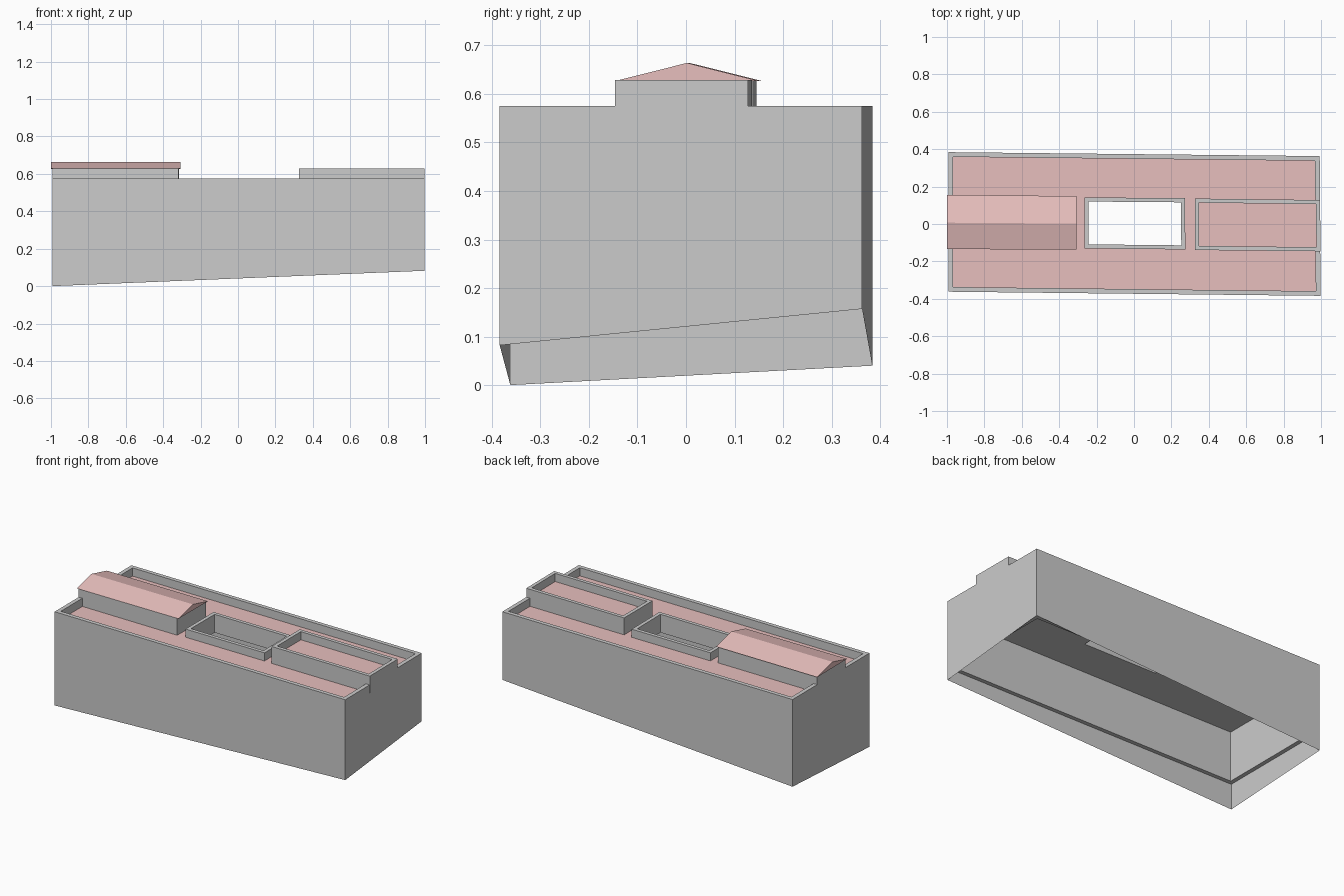
import bpy, bmesh

if "Cube" in bpy.data.objects:
    bpy.data.objects.remove(bpy.data.objects["Cube"])

red = bpy.data.materials.new("roof_red")
red.diffuse_color = (0.8, 0.52, 0.51, 1)
red.use_nodes = True
red.node_tree.nodes["Principled BSDF"].inputs["Base Color"].default_value = red.diffuse_color

# Outlines run counter-clockwise from front left
BLOCK = [(-0.992, -0.362), (0.997, -0.384), (0.993, 0.363), (-0.992, 0.384)]
COURT = [(-0.265, -0.131), (0.275, -0.136), (0.272, 0.138), (-0.265, 0.142)]
RIGHT = [(0.325, -0.139), (0.997, -0.146), (0.995, 0.128), (0.325, 0.136)]
LEFT = [(-0.992, -0.128), (-0.317, -0.137), (-0.315, 0.138), (-0.992, 0.145)]
GROUND = [0.0, 0.082, 0.157, 0.04]
PLINTH, DECK, ROOF, TOP, HIGH = 0.157, 0.463, 0.525, 0.575, 0.629


def inset(loop, d):
    sx, sy = (1, -1, -1, 1), (1, 1, -1, -1)
    return [(x + d * sx[i], y + d * sy[i]) for i, (x, y) in enumerate(loop)]


def at(loop, z):
    return [(x, y, z) for x, y in loop]


def build(name, bands, caps=(), mat=None):
    """Join pairs of matching loops with quads and add flat cap faces."""
    bm = bmesh.new()
    for a, b in bands:
        n = len(a)
        va, vb = [bm.verts.new(p) for p in a], [bm.verts.new(p) for p in b]
        for i in range(n):
            j = (i + 1) % n
            bm.faces.new((va[i], va[j], vb[j], vb[i]))
    for c in caps:
        bm.faces.new([bm.verts.new(p) for p in c])
    bmesh.ops.remove_doubles(bm, verts=bm.verts, dist=1e-5)
    me = bpy.data.meshes.new(name)
    bm.to_mesh(me)
    bm.free()
    ob = bpy.data.objects.new(name, me)
    bpy.context.collection.objects.link(ob)
    if mat:
        me.materials.append(mat)
    return ob


def wall_ring(name, loop, d, z0, z1, zin):
    """Hollow wall: outer skin, flat top and inner skin down to zin."""
    inner = inset(loop, d)
    build(name, [(at(loop, z0), at(loop, z1)), (at(loop, z1), at(inner, z1)),
                 (at(inner, z1), at(inner, zin))])


# Main outer wall with parapet, inner skin and bottom ledge
wall_ring("outer_wall", BLOCK, 0.025, PLINTH, TOP, PLINTH)
IN = inset(BLOCK, 0.025)
build("wall_ledge", [(at(IN, PLINTH), at(BLOCK, PLINTH))])

# Skirt following the sloping ground
skirt = [(x, y, z) for (x, y), z in zip(BLOCK, GROUND)]
build("ground_skirt", [(skirt, at(BLOCK, PLINTH))])

# Courtyard parapet, then ceiling and roof around the opening
wall_ring("courtyard_wall", COURT, 0.022, DECK, TOP, DECK)
build("courtyard_wall_base", [(at(inset(COURT, 0.022), DECK), at(COURT, DECK))])
build("ceiling", [(at(COURT, DECK), at(IN, DECK))])
build("main_roof", [(at(IN, ROOF), at(COURT, ROOF))], mat=red)

# Right penthouse with its own sunken flat roof
wall_ring("right_penthouse", RIGHT, 0.022, ROOF, HIGH, TOP + 0.004)
build("right_penthouse_roof", [], [at(inset(RIGHT, 0.022), TOP + 0.004)], red)

# Left penthouse under a low gable roof
build("left_penthouse", [(at(LEFT, ROOF), at(LEFT, HIGH))])
ends = []
for x, y0, y1 in ((-1.0, -0.134, 0.156), (-0.308, -0.137, 0.149)):
    ends.append([(x, y0, 0.629), (x, y1, 0.627), (x, (y0 + y1) / 2 - 0.004, 0.664)])
build("gable_roof", [(ends[1], ends[0])], [ends[1], ends[0][::-1]], red)
